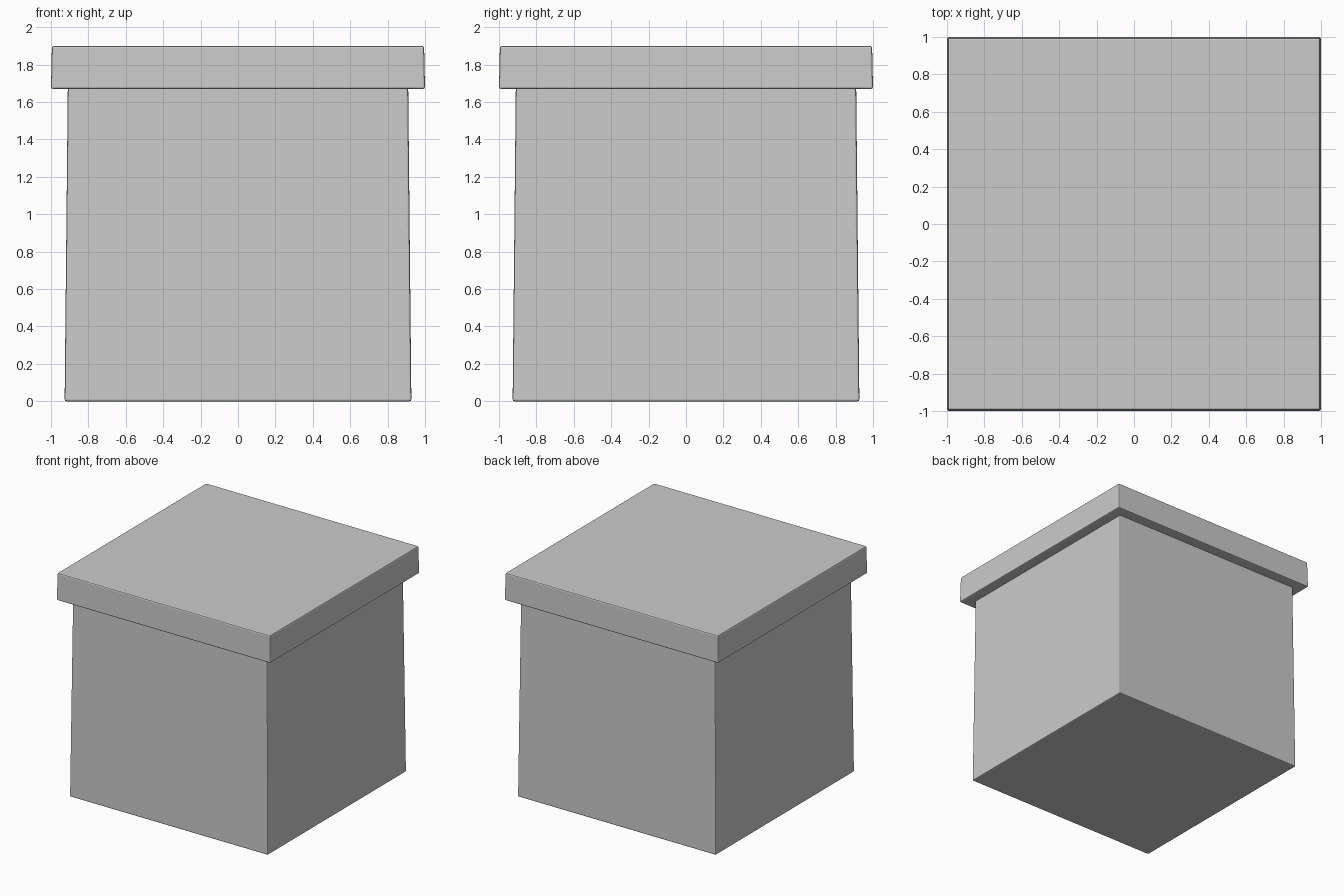
import bpy
import bmesh

if "Cube" in bpy.data.objects:
    bpy.data.objects.remove(bpy.data.objects["Cube"])


def tapered_box(name, z0, z1, half_bottom, half_top, bevel):
    """Square box with slightly sloping sides and softened edges."""
    bm = bmesh.new()
    bmesh.ops.create_cube(bm, size=2)
    for v in bm.verts:
        half = half_top if v.co.z > 0 else half_bottom
        v.co = (v.co.x * half, v.co.y * half, z1 if v.co.z > 0 else z0)
    mesh = bpy.data.meshes.new(name)
    bm.to_mesh(mesh)
    bm.free()
    obj = bpy.data.objects.new(name, mesh)
    bpy.context.collection.objects.link(obj)
    mod = obj.modifiers.new("soft_edges", "BEVEL")
    mod.width = bevel
    mod.segments = 2
    return obj


# Box body, narrowing slightly towards the lid
tapered_box("box_body", 0.0, 1.68, 0.927, 0.91, 0.01)

# Overhanging lid
tapered_box("lid", 1.67, 1.90, 1.0, 0.995, 0.01)
